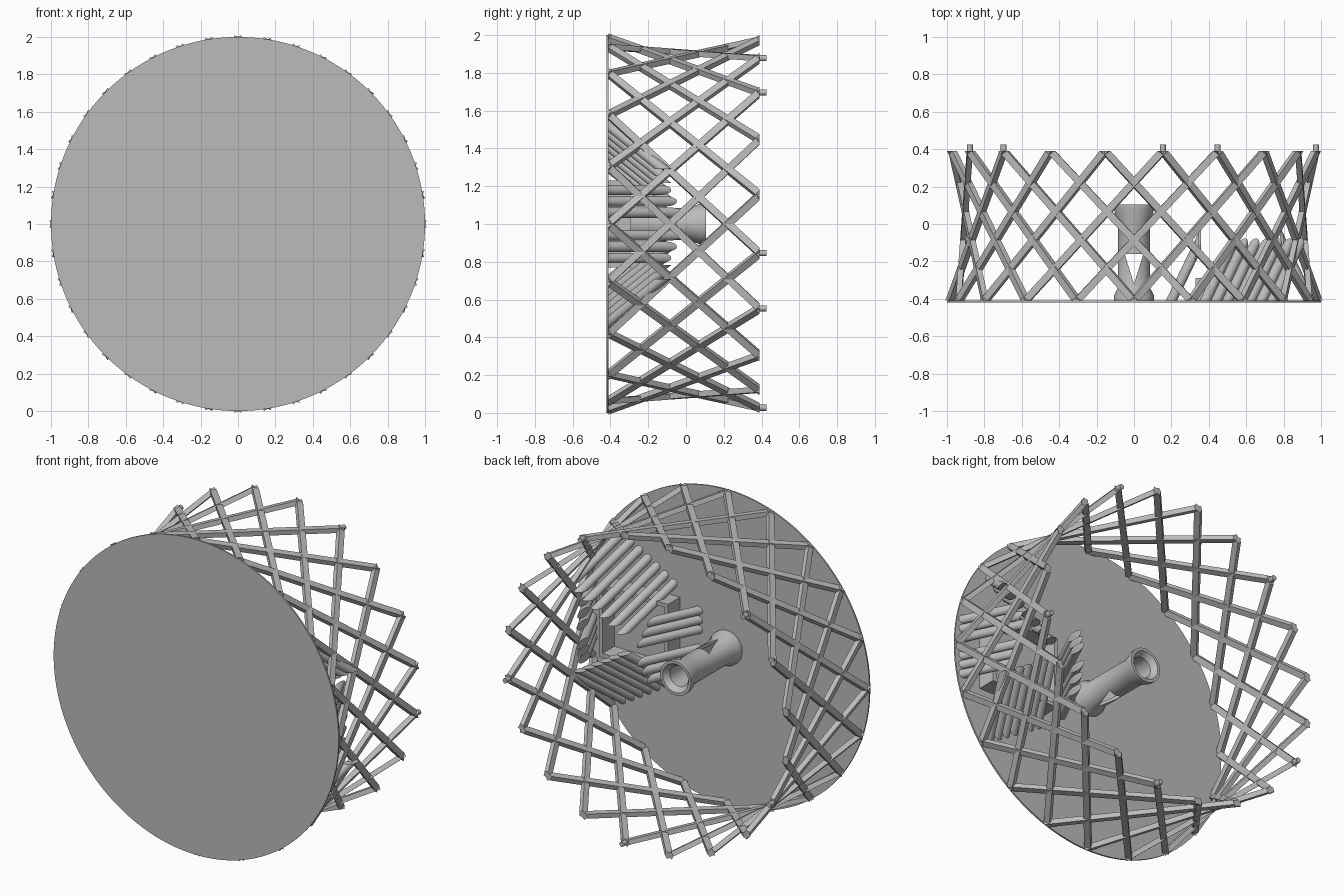
import bpy, bmesh, math
from mathutils import Vector, Matrix

cube = bpy.data.objects.get("Cube")
if cube:
    bpy.data.objects.remove(cube)

grey = bpy.data.materials.new("plain grey")
grey.use_nodes = True
grey.diffuse_color = (0.5, 0.5, 0.5, 1)
grey.node_tree.nodes["Principled BSDF"].inputs["Base Color"].default_value = grey.diffuse_color

BACK, FLOOR, RIM = -0.42, -0.41, 0.39
CENTRE = Vector((0, 0, 1))
RING = 0.985


def finish(name, bm, smooth=False):
    bmesh.ops.recalc_face_normals(bm, faces=bm.faces)
    mesh = bpy.data.meshes.new(name)
    bm.to_mesh(mesh)
    bm.free()
    mesh.materials.append(grey)
    obj = bpy.data.objects.new(name, mesh)
    bpy.context.collection.objects.link(obj)
    if smooth:
        bpy.ops.object.select_all(action='DESELECT')
        obj.select_set(True)
        bpy.context.view_layer.objects.active = obj
        bpy.ops.object.shade_smooth_by_angle(angle=math.radians(35))
    return obj


def box(bm, lo, hi):
    lo, hi = Vector(lo), Vector(hi)
    m = Matrix.Translation((lo + hi) / 2) @ Matrix.Diagonal((*(hi - lo), 1))
    bmesh.ops.create_cube(bm, size=1, matrix=m)


def cylinder(bm, start, end, radius, sides):
    axis = end - start
    m = Matrix.Translation((start + end) / 2) @ axis.to_track_quat('Z', 'Y').to_matrix().to_4x4()
    bmesh.ops.create_cone(bm, cap_ends=True, segments=sides, radius1=radius,
                          radius2=radius, depth=axis.length, matrix=m)


def trim(bm, point, normal):
    # Cut away everything on the normal's side and cap the hole
    geom = bm.verts[:] + bm.edges[:] + bm.faces[:]
    cut = bmesh.ops.bisect_plane(bm, geom=geom, plane_co=point, plane_no=normal, clear_outer=True)
    edges = [e for e in cut["geom_cut"] if isinstance(e, bmesh.types.BMEdge)]
    bmesh.ops.holes_fill(bm, edges=edges)


def ring_point(degrees, y, radius=RING):
    a = math.radians(degrees)
    return CENTRE + Vector((radius * math.sin(a), y, radius * math.cos(a)))


# Base disc
bm = bmesh.new()
cylinder(bm, CENTRE + Vector((0, BACK, 0)), CENTRE + Vector((0, FLOOR, 0)), 1, 128)
finish("base_disc", bm, True)

# Lattice of straight struts leaning both ways round the ring
for lean, label in ((45, "right"), (-45, "left")):
    bm = bmesh.new()
    for k in range(20):
        start, end = ring_point(18 * k, FLOOR), ring_point(18 * k + lean, RIM)
        along = (end - start).normalized()
        mid = (start + end) / 2
        out = (mid - CENTRE)
        out.y = 0
        out.normalize()
        side = along.cross(out)
        m = Matrix((side, out, along)).transposed().to_4x4()
        m.translation = mid
        scale = Matrix.Diagonal((0.038, 0.03, (end - start).length + 0.12, 1))
        bmesh.ops.create_cube(bm, size=1, matrix=m @ scale)
    trim(bm, (0, RIM, 0), (0, 1, 0))
    trim(bm, (0, FLOOR, 0), (0, -1, 0))
    finish("lattice_struts_" + label, bm)

# Pegs on every fourth lattice tip
bm = bmesh.new()
for k in range(5):
    a = 27 + 72 * k
    cylinder(bm, ring_point(a, RIM - 0.02), ring_point(a, 0.425), 0.016, 16)
finish("rim_pegs", bm, True)

# Hollow hub, turned from a radius and depth profile
profile = [(0.065, FLOOR), (0.108, FLOOR), (0.108, -0.385), (0.085, -0.34), (0.085, 0.01),
           (0.108, 0.075), (0.108, 0.105), (0.09, 0.105), (0.065, 0.07)]
SIDES = 48
bm = bmesh.new()
rings = [[bm.verts.new(ring_point(360 * s / SIDES, y, r)) for r, y in profile] for s in range(SIDES)]
for s in range(SIDES):
    a, b = rings[s], rings[(s + 1) % SIDES]
    for i in range(len(profile)):
        j = (i + 1) % len(profile)
        bm.faces.new((a[i], a[j], b[j], b[i]))
hub = finish("hub_tube", bm, True)

# Three-sided window through the hub
bm = bmesh.new()
shape = [(-0.05, -0.16), (0.05, -0.16), (0, -0.32)]
low, high = [[bm.verts.new((x, y, z)) for x, y in shape] for z in (0.8, 1.2)]
bm.faces.new(low)
bm.faces.new(high)
for i in range(3):
    j = (i + 1) % 3
    bm.faces.new((low[i], low[j], high[j], high[i]))
cutter = finish("window_cutter", bm)
cutter.hide_render = True
cut = hub.modifiers.new("window", 'BOOLEAN')
cut.operation, cut.solver, cut.object = 'DIFFERENCE', 'EXACT', cutter
bpy.context.view_layer.objects.active = hub
bpy.ops.object.modifier_apply(modifier=cut.name)
bpy.data.objects.remove(cutter)

# Rectangular frame standing on the disc
TOP = FLOOR + 0.12
bm = bmesh.new()
for x in (0.33, 0.79):
    box(bm, (x, FLOOR, 0.77), (x + 0.025, TOP, 1.23))
for z in (0.77, 1.205):
    box(bm, (0.355, FLOOR, z), (0.79, TOP, z + 0.025))
finish("frame", bm)


def rod(bm, base, lean, tip_normal, reach):
    # Leaning rod, cut flush with the disc and sliced at its tip
    part = bmesh.new()
    base, lean = Vector(base), Vector(lean)
    cylinder(part, base - lean * 0.1, base + lean * 0.6, 0.027, 20)
    trim(part, (0, FLOOR, 0), (0, -1, 0))
    trim(part, base + lean * reach, tip_normal)
    mesh = bpy.data.meshes.new("part")
    part.to_mesh(mesh)
    part.free()
    bm.from_mesh(mesh)
    bpy.data.meshes.remove(mesh)


# Inner and outer rods lean sideways over the frame
for x, way, label in ((0.2, 1, "inner"), (0.94, -1, "outer")):
    bm = bmesh.new()
    for i, dz in enumerate((0.06, 0.12, 0.18)):
        for s in (1, -1):
            rod(bm, (x, FLOOR, 1 + s * dz), (way * 0.48, 1, 0), (way, 0, 0), 0.33 - 0.03 * i)
    finish(label + "_rods", bm, True)

# Upper and lower rods in diagonal rows lean towards the middle
for s, label in ((1, "upper"), (-1, "lower")):
    bm = bmesh.new()
    for i in range(7):
        base = (0.38 + 0.06 * i, FLOOR, 1 + s * (0.3 + 0.037 * i))
        rod(bm, base, (0.48, 1, -0.8 * s), (0, 0, -s), 0.29)
    finish(label + "_rods", bm, True)
